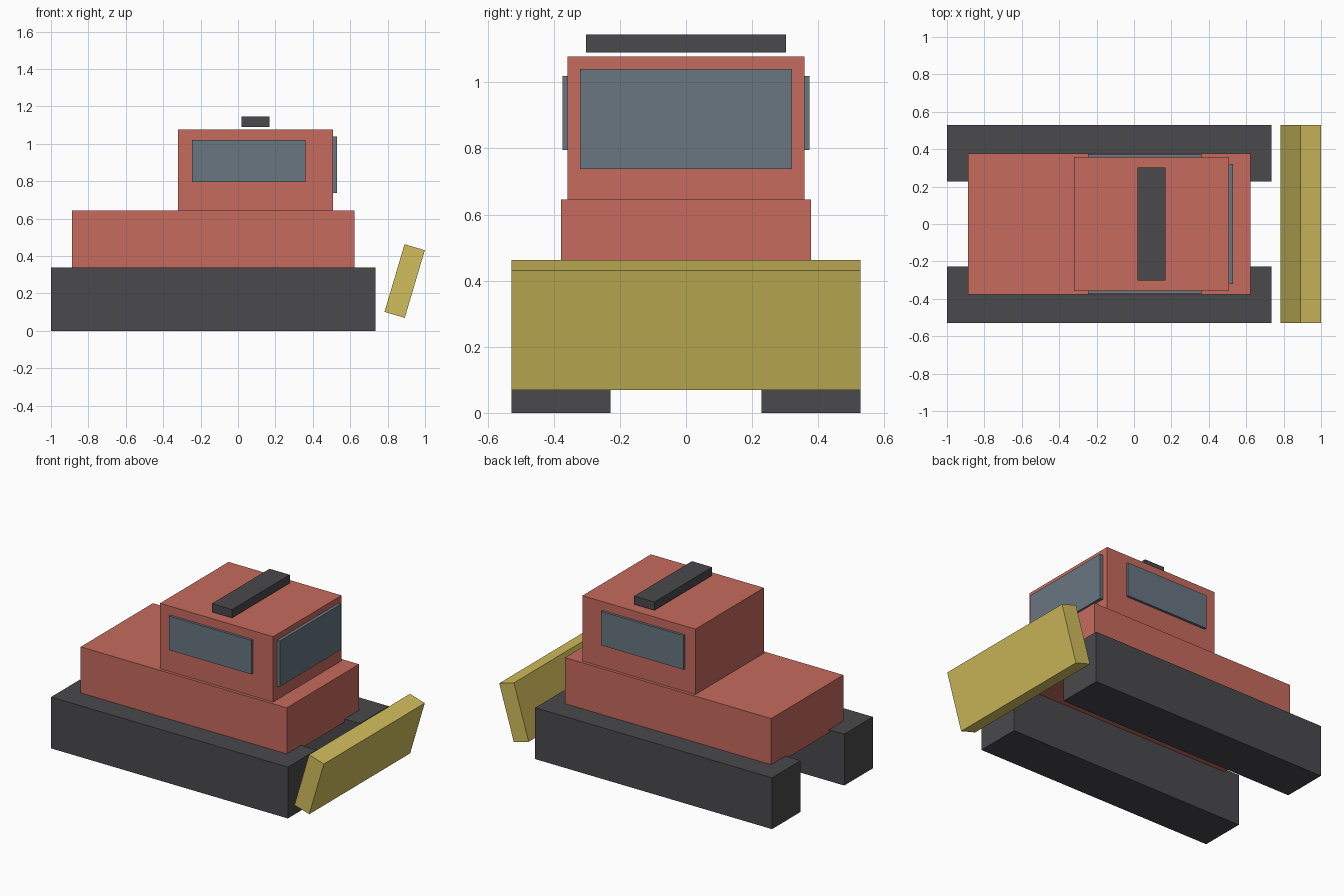
import bpy
import math

# Remove the default cube
default = bpy.data.objects.get("Cube")
if default:
    bpy.data.objects.remove(default, do_unlink=True)


def make_material(name, rgb):
    mat = bpy.data.materials.new(name)
    mat.use_nodes = True
    color = (*rgb, 1.0)
    mat.diffuse_color = color
    mat.node_tree.nodes["Principled BSDF"].inputs["Base Color"].default_value = color
    return mat


RED = make_material("brick_red", (0.57, 0.145, 0.11))
DARK = make_material("charcoal", (0.067, 0.067, 0.073))
GLASS = make_material("window_grey_blue", (0.138, 0.182, 0.22))
YELLOW = make_material("blade_yellow", (0.64, 0.515, 0.107))


def box(name, x, y, z, mat, tilt=0.0):
    """Box from (min, max) pairs on each axis, tilted about its own y axis."""
    spans = (x, y, z)
    center = [(a + b) / 2 for a, b in spans]
    bpy.ops.mesh.primitive_cube_add(size=1, location=center)
    obj = bpy.context.object
    obj.name = name
    obj.scale = [b - a for a, b in spans]
    bpy.ops.object.transform_apply(location=False, rotation=False, scale=True)
    obj.rotation_euler.y = tilt
    obj.data.materials.append(mat)
    return obj


# Hull and cab
box("body", (-0.888, 0.622), (-0.378, 0.378), (0.32, 0.645), RED)
box("cab", (-0.32, 0.508), (-0.358, 0.358), (0.64, 1.078), RED)

# Tracks and side windows, mirrored across the centre line
for side, s in (("front", -1), ("back", 1)):
    box(side + "_track", (-1.0, 0.735), sorted((s * 0.228, s * 0.528)), (0.0, 0.34), DARK)
    box(side + "_window", (-0.245, 0.36), sorted((s * 0.35, s * 0.374)), (0.795, 1.02), GLASS)

# Windshield above the blade
box("windshield", (0.495, 0.53), (-0.32, 0.32), (0.738, 1.04), GLASS)

# Light bar hovering just over the roof
box("roof_bar", (0.02, 0.168), (-0.302, 0.302), (1.09, 1.145), DARK)

# Tilted dozer blade
box("blade", (0.8345, 0.9475), (-0.528, 0.528), (0.078, 0.455), YELLOW, math.radians(16.5))
